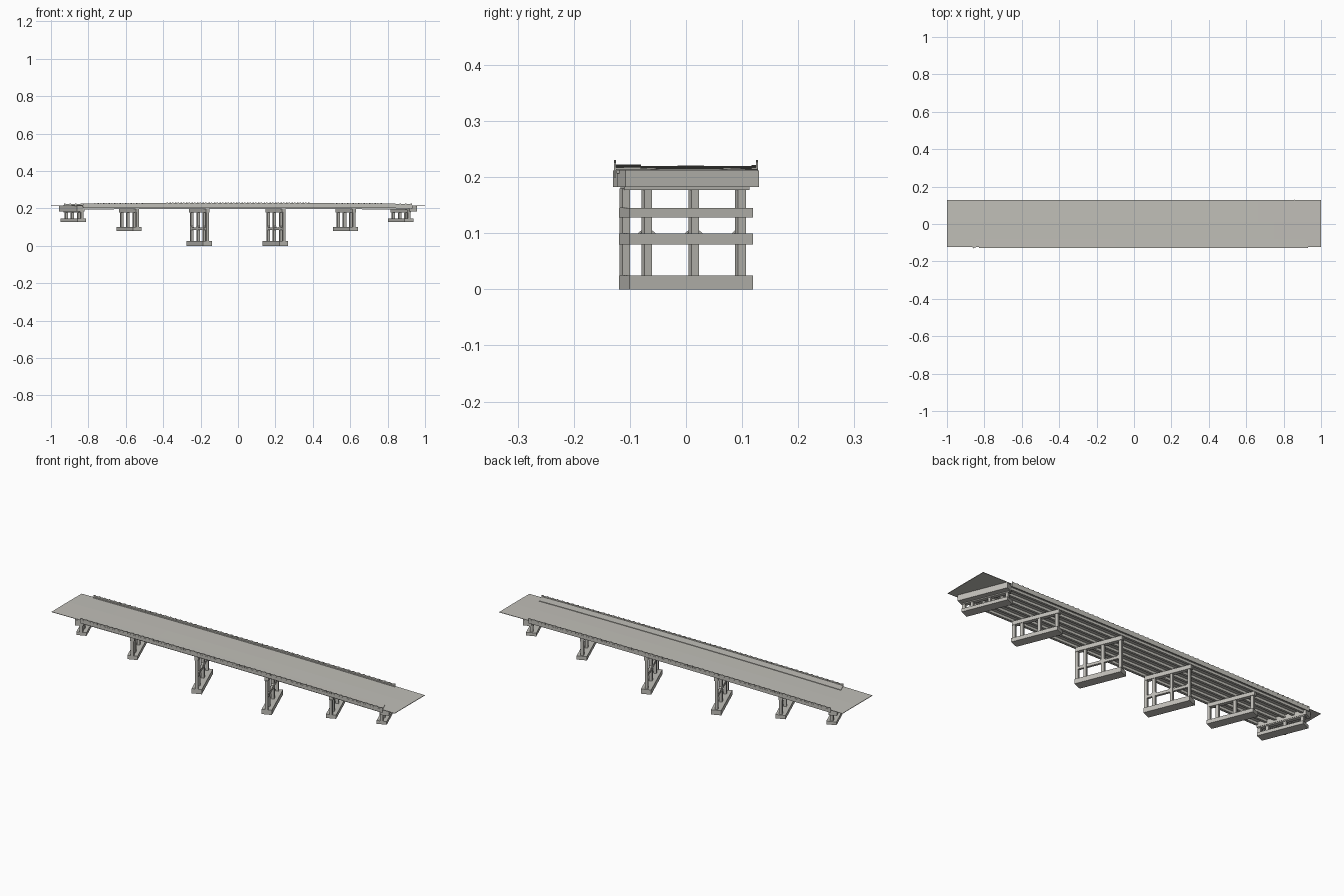
import bpy, bmesh, math
from mathutils import Matrix, Vector

if "Cube" in bpy.data.objects:
    bpy.data.objects.remove(bpy.data.objects["Cube"])

SKEW = math.radians(22)
TAN = math.tan(SKEW)

concrete = bpy.data.materials.new("concrete_grey")
concrete.diffuse_color = (0.53, 0.52, 0.48, 1)
concrete.use_nodes = True
concrete.node_tree.nodes["Principled BSDF"].inputs["Base Color"].default_value = concrete.diffuse_color


def finish(name, bm):
    bmesh.ops.recalc_face_normals(bm, faces=bm.faces)
    me = bpy.data.meshes.new(name)
    bm.to_mesh(me)
    bm.free()
    me.materials.append(concrete)
    ob = bpy.data.objects.new(name, me)
    bpy.context.collection.objects.link(ob)
    return ob


def camber(x):
    return 0.006 * (1 - x * x)


def sweep(name, profile, x0, x1, skewed=True, n=24):
    """Run a (y, z) profile along the bridge, following the crest."""
    bm = bmesh.new()
    rings = []
    for i in range(n + 1):
        ring = []
        for y, z in profile:
            x = x0 + (x1 - x0) * i / n - (TAN * y if skewed else 0)
            ring.append(bm.verts.new((x, y, z + camber(x))))
        rings.append(ring)
    k = len(profile)
    for a, b in zip(rings, rings[1:]):
        for j in range(k):
            bm.faces.new((a[j], a[(j + 1) % k], b[(j + 1) % k], b[j]))
    bm.faces.new(rings[0])
    bm.faces.new(rings[-1])
    return finish(name, bm)


def rect(y0, y1, z0, z1):
    return [(y0, z0), (y1, z0), (y1, z1), (y0, z1)]


def add_box(bm, x0, x1, y0, y1, z0, z1):
    m = Matrix.Translation(((x0 + x1) / 2, (y0 + y1) / 2, (z0 + z1) / 2))
    m = m @ Matrix.Diagonal((x1 - x0, y1 - y0, z1 - z0, 1))
    bmesh.ops.create_cube(bm, size=1, matrix=m)


def skew_finish(name, bm, cx):
    """Turn a part to the skew angle and place it along the bridge."""
    ob_m = Matrix.Translation((cx, 0, 0)) @ Matrix.Rotation(SKEW, 4, 'Z')
    bm.transform(ob_m)
    return finish(name, bm)


# Deck: road sheet, slab, girders, walkway and fascias
sweep("road_surface", [(-0.124, 0.2115), (0.127, 0.2115), (0.127, 0.2135),
                       (0.01, 0.2145), (-0.124, 0.2135)], -1, 1, skewed=False)
sweep("deck_slab", rect(-0.124, 0.124, 0.206, 0.212), -0.88, 0.88)
for i in range(6):
    y = -0.112 + i * 0.0435
    sweep(f"girder_{i}", [(y - 0.006, 0.192), (y + 0.006, 0.192), (y + 0.004, 0.207),
                          (y - 0.004, 0.207)], -0.88, 0.88)
sweep("walkway", rect(-0.127, -0.08, 0.212, 0.2165), -0.88, 0.88)
sweep("kerb", rect(0.117, 0.127, 0.212, 0.2155), -0.88, 0.88)
for side, y in (("front", -0.1265), ("back", 0.1265)):
    sweep(f"{side}_fascia", rect(y - 0.002, y + 0.002, 0.199, 0.216), -0.88, 0.88)
    # Parapet with closely spaced posts
    sweep(f"{side}_parapet", rect(y - 0.001, y + 0.001, 0.215, 0.223), -0.88, 0.88)
    bm = bmesh.new()
    for i in range(60):
        x = -0.875 + 1.75 * i / 59 - TAN * y
        z = camber(x)
        add_box(bm, x - 0.004, x + 0.004, y - 0.002, y + 0.002, z + 0.214, z + 0.225)
    finish(f"{side}_posts", bm)

# Supports: centre x, footing bottom, footing top
PIERS = [(-0.88, 0.128, 0.145), (-0.583, 0.08, 0.1), (-0.208, 0, 0.025),
         (0.2, 0, 0.025), (0.575, 0.08, 0.1), (0.87, 0.128, 0.145)]
COLS = [v / math.cos(SKEW) for v in (-0.109, -0.07, 0.0138, 0.097)]
S = 0.0073

for i, (cx, z0, z1) in enumerate(PIERS):
    bm = bmesh.new()
    add_box(bm, -0.025, 0.025, -0.119, 0.119, z0, z1)
    skew_finish(f"footing_{i}", bm, cx)

    bm = bmesh.new()
    for y in COLS:
        add_box(bm, -S, S, y - S, y + S, z1, 0.18)
    skew_finish(f"columns_{i}", bm, cx)

    # Cap beam
    bm = bmesh.new()
    add_box(bm, -0.01, 0.01, -0.122, 0.118, 0.177, 0.193 + camber(cx))
    skew_finish(f"cap_beam_{i}", bm, cx)

    if z0 == 0:
        # Tie beam with sloped haunches against the columns
        bm = bmesh.new()
        add_box(bm, -0.006, 0.006, COLS[0], COLS[3], 0.085, 0.099)
        for y in COLS[1:]:
            for s in (-1, 1):
                if (s > 0 and y == COLS[3]):
                    continue
                tri = [(y + s * S, 0.099), (y + s * (S + 0.008), 0.099), (y + s * S, 0.106)]
                lo = [bm.verts.new((-0.006, a, b)) for a, b in tri]
                hi = [bm.verts.new((0.006, a, b)) for a, b in tri]
                bm.faces.new(lo)
                bm.faces.new(hi)
                for j in range(3):
                    k = (j + 1) % 3
                    bm.faces.new((lo[j], lo[k], hi[k], hi[j]))
        skew_finish(f"tie_beam_{i}", bm, cx)

# Abutment beams closing both ends of the deck
for name, cx, s in (("left", -0.88, -1), ("right", 0.88, 1)):
    bm = bmesh.new()
    a, b = sorted((-0.012 * s, 0.03 * s))
    add_box(bm, a, b, -0.128, 0.128, 0.182, 0.212)
    skew_finish(f"{name}_abutment", bm, cx)
